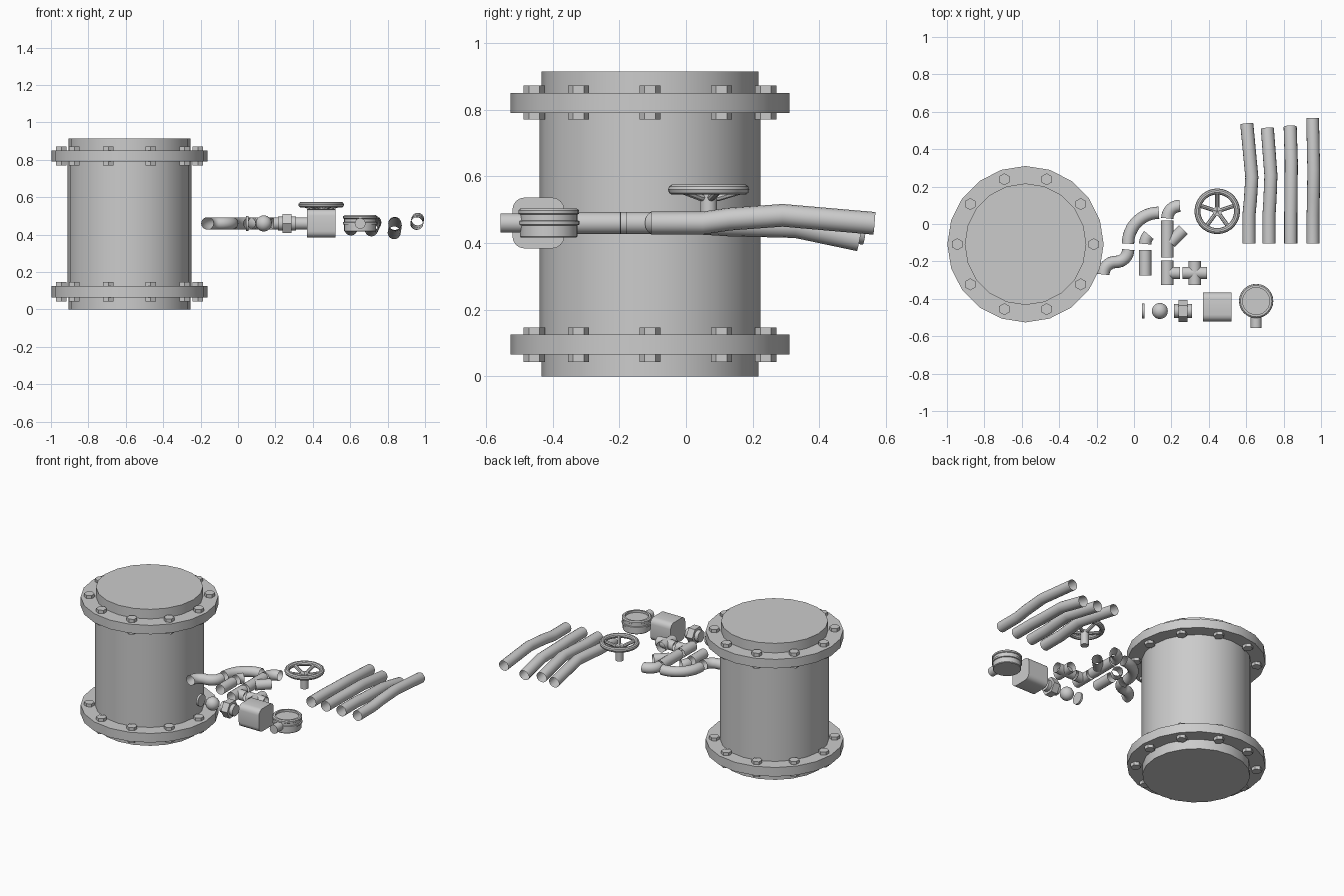
import bpy, bmesh, math
from mathutils import Vector

if "Cube" in bpy.data.objects:
    bpy.data.objects.remove(bpy.data.objects["Cube"])

Z = 0.46      # shared axis height of the small fittings
R = 0.033     # pipe radius


def make(name, bm, angle=35):
    bmesh.ops.recalc_face_normals(bm, faces=bm.faces)
    me = bpy.data.meshes.new(name)
    bm.to_mesh(me)
    bm.free()
    ob = bpy.data.objects.new(name, me)
    bpy.context.collection.objects.link(ob)
    bpy.ops.object.select_all(action='DESELECT')
    bpy.context.view_layer.objects.active = ob
    ob.select_set(True)
    bpy.ops.object.shade_smooth_by_angle(angle=math.radians(angle))
    return ob


def tube(bm, pts, r=R, n=16, caps=False, start=0.0):
    """Sweep a circle (or n-gon) along a path of points."""
    pts = [Vector(p) for p in pts]
    rings = []
    for i, p in enumerate(pts):
        a = (p - pts[i - 1]).normalized() if i else None
        b = (pts[i + 1] - p).normalized() if i < len(pts) - 1 else None
        t = ((a or b) + (b or a)).normalized()
        up = Vector((1, 0, 0)) if abs(t.z) > 0.9 else Vector((0, 0, 1))
        u = up.cross(t).normalized()
        v = t.cross(u)
        rings.append([bm.verts.new(p + r * (math.cos(w) * u + math.sin(w) * v))
                      for w in (start + 2 * math.pi * k / n for k in range(n))])
    for a, b in zip(rings, rings[1:]):
        for k in range(n):
            bm.faces.new((a[k], a[k - 1], b[k - 1], b[k]))
    if caps:
        bm.faces.new(rings[0])
        bm.faces.new(rings[-1])


def lathe(name, cx, cy, prof, n):
    bm = bmesh.new()
    vs = [bm.verts.new((cx + r, cy, z)) for r, z in prof]
    es = [bm.edges.new(e) for e in zip(vs, vs[1:])]
    bmesh.ops.spin(bm, geom=vs + es, cent=(cx, cy, 0), axis=(0, 0, 1),
                   angle=2 * math.pi, steps=n, use_duplicate=False)
    bmesh.ops.remove_doubles(bm, verts=bm.verts, dist=1e-4)
    return make(name, bm)


def pipes(name, *paths, **kw):
    bm = bmesh.new()
    for p in paths:
        tube(bm, p, **kw)
    return make(name, bm)


def arc(cx, cy, r, a0, a1, n=8):
    return [(cx + r * math.cos(math.radians(a0 + (a1 - a0) * i / n)),
             cy + r * math.sin(math.radians(a0 + (a1 - a0) * i / n)), Z) for i in range(n + 1)]


# large flanged drum
DX, DY = -0.58, -0.108
lathe("large_pipe_section", DX, DY,
      [(0, 0), (.325, 0), (.325, .065), (.418, .065), (.418, .126), (.331, .126),
       (.331, .79), (.418, .79), (.418, .85), (.325, .85), (.325, .914), (0, .914)], 20)
bm = bmesh.new()
for i in range(10):
    a = math.pi * i / 5
    x, y = DX + .365 * math.cos(a), DY + .365 * math.sin(a)
    for z0, z1 in ((.043, .146), (.77, .872)):
        tube(bm, [(x, y, z0), (x, y, z1)], r=.032, n=6, caps=True)
make("flange_bolts", bm)

# curved fittings
pipes("s_bend", arc(-.097, -.27, .067, 180, 90) + arc(-.097, -.137, .066, -90, 0)[1:])
pipes("long_elbow", arc(.133, -.105, .165, 180, 90, 12))
pipes("short_elbow", arc(.245, .03, .067, 180, 90))
pipes("half_elbow", arc(.128, -.107, .068, 180, 135, 5))

# straight and branching fittings
pipes("straight_coupling", [(.06, -.275, Z), (.06, -.14, Z)])
pipes("wye", [(.178, -.18, Z), (.178, .02, Z)], [(.195, -.1, Z), (.265, -.03, Z)])
pipes("tee", [(.178, -.326, Z), (.178, -.195, Z)], [(.19, -.262, Z), (.245, -.262, Z)])
pipes("cross", [(.325, -.327, Z), (.325, -.197, Z)], [(.26, -.262, Z), (.39, -.262, Z)])

# end disc, ball and union nut
FY = -.465
pipes("end_disc", [(.043, FY, Z), (.057, FY, Z)], r=.04, caps=True)
bm = bmesh.new()
bmesh.ops.create_uvsphere(bm, u_segments=20, v_segments=12, radius=.043)
bmesh.ops.translate(bm, verts=bm.verts, vec=(.138, FY, Z))
make("ball_joint", bm)
pipes("union_sleeve", [(.213, FY, Z), (.31, FY, Z)], r=.037, caps=True)
pipes("union_nut", [(.239, FY, Z), (.285, FY, Z)], r=.058, n=6, caps=True)

# rounded junction box, closed prism along x
bm = bmesh.new()
bmesh.ops.create_cube(bm, size=1)
for v in bm.verts:
    v.co = Vector((.445 + v.co.x * .15, -.443 + v.co.y * .155, Z + v.co.z * .152))
long_edges = [e for e in bm.edges if abs(e.verts[0].co.x - e.verts[1].co.x) > .1]
bmesh.ops.bevel(bm, geom=long_edges, offset=.035, segments=4, profile=.5, affect='EDGES')
make("junction_box", bm)

# pressure gauge with raised rim and stem
lathe("gauge_body", .653, -.412,
      [(0, .416), (.083, .416), (.086, .42), (.086, .453), (.092, .455), (.092, .466),
       (.086, .468), (.086, .485), (.091, .488), (.091, .498), (.084, .504), (.072, .504),
       (.072, .49), (0, .49)], 24)
pipes("gauge_stem", [(.653, -.48, Z), (.653, -.556, Z)], r=.029, caps=True)

# handwheel
WX, WY, WZ = .445, .068, .56
lathe("handwheel_rim", WX, WY,
      [(.106 + .016 * math.cos(math.pi * k / 5), WZ + .016 * math.sin(math.pi * k / 5))
       for k in range(11)], 28)
bm = bmesh.new()
tube(bm, [(WX, WY, .445), (WX, WY, .545)], r=.025, caps=True)
for i in range(5):
    a = math.pi / 2 + 2 * math.pi * i / 5
    c, s = math.cos(a), math.sin(a)
    tube(bm, [(WX, WY, .535), (WX + .03 * c, WY + .03 * s, .537),
              (WX + .106 * c, WY + .106 * s, WZ)], r=.011, n=8)
make("handwheel_spokes", bm)

# four bent long pipes lying side by side
for i, (x, xm, ym, zm, xe, ye, ze) in enumerate((
        (.615, .63, .25, .465, .603, .535, .43),
        (.722, .732, .26, .465, .713, .51, .425),
        (.838, .841, .33, .45, .835, .52, .41),
        (.957, .961, .29, .483, .955, .565, .459))):
    pipes("bent_pipe_%d" % (i + 1),
          [(x, -.105, Z), (x, .05, Z), ((x + xm) / 2, .13, (Z + zm) / 2),
           (xm, ym, zm), (xe, ye, ze)], r=.035 if i < 3 else .034)
